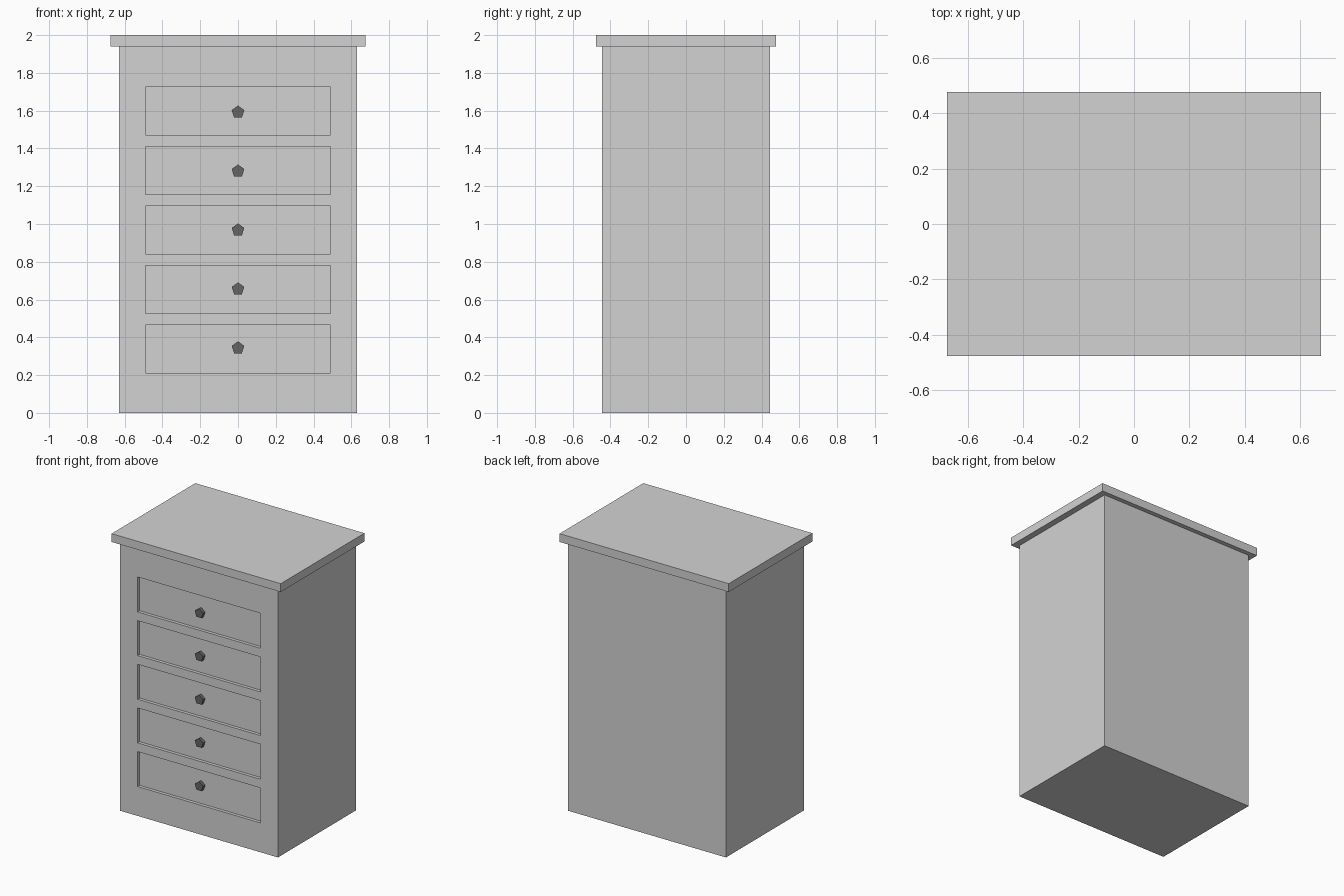
import bpy, bmesh, math
from mathutils import Matrix, Vector

if "Cube" in bpy.data.objects:
    bpy.data.objects.remove(bpy.data.objects["Cube"])


def material(name, v):
    m = bpy.data.materials.new(name)
    m.diffuse_color = (v, v, v, 1)
    m.use_nodes = True
    m.node_tree.nodes["Principled BSDF"].inputs["Base Color"].default_value = m.diffuse_color
    return m


GREY = material("light grey", 0.65)
DARK = material("dark grey", 0.13)

FRONT = -0.444     # front plane of the cabinet
DEPTH = 0.023      # how far the drawers are set back
DRAWERS = 5


def add_box(bm, lo, hi):
    lo, hi = Vector(lo), Vector(hi)
    mat = Matrix.Translation((lo + hi) / 2) @ Matrix.Diagonal((*(hi - lo), 1))
    bmesh.ops.create_cube(bm, size=1, matrix=mat)


def make_object(name, bm, mat):
    me = bpy.data.meshes.new(name)
    bm.to_mesh(me)
    bm.free()
    me.materials.append(mat)
    ob = bpy.data.objects.new(name, me)
    bpy.context.collection.objects.link(ob)
    return ob


def box(name, lo, hi, mat):
    bm = bmesh.new()
    add_box(bm, lo, hi)
    return make_object(name, bm, mat)


# Cabinet and overhanging top board
cabinet = box("cabinet", (-0.63, FRONT, 0), (0.63, -FRONT, 1.94), GREY)
box("top_board", (-0.675, -0.477, 1.94), (0.675, 0.477, 2.0), GREY)

# Drawer recesses, cut into the front
bm = bmesh.new()
for i in range(DRAWERS):
    z = 0.338 + 0.315 * i
    add_box(bm, (-0.49, FRONT - 0.1, z - 0.126), (0.49, FRONT + DEPTH, z + 0.126))
cutter = make_object("drawer_cutter", bm, GREY)
cutter.hide_render = True
cutter.hide_viewport = True
cut = cabinet.modifiers.new("drawer_recesses", 'BOOLEAN')
cut.operation = 'DIFFERENCE'
cut.solver = 'EXACT'
cut.object = cutter

# Five-sided knobs, one point up, sitting inside the recesses
for i in range(DRAWERS):
    z = 0.344 + 0.312 * i
    bm = bmesh.new()
    mat = (Matrix.Translation((0, FRONT + DEPTH / 2, z))
           @ Matrix.Rotation(math.pi / 2, 4, 'X'))
    bmesh.ops.create_cone(bm, cap_ends=True, segments=5, radius1=0.035,
                          radius2=0.035, depth=DEPTH + 0.002, matrix=mat)
    # turn the pentagon so that a corner points straight up
    top = max(bm.verts, key=lambda v: v.co.z)
    angle = math.atan2(top.co.x, top.co.z - z)
    bmesh.ops.rotate(bm, verts=bm.verts, cent=(0, 0, z),
                     matrix=Matrix.Rotation(-angle, 3, 'Y'))
    make_object(f"drawer_knob_{i + 1}", bm, DARK)
